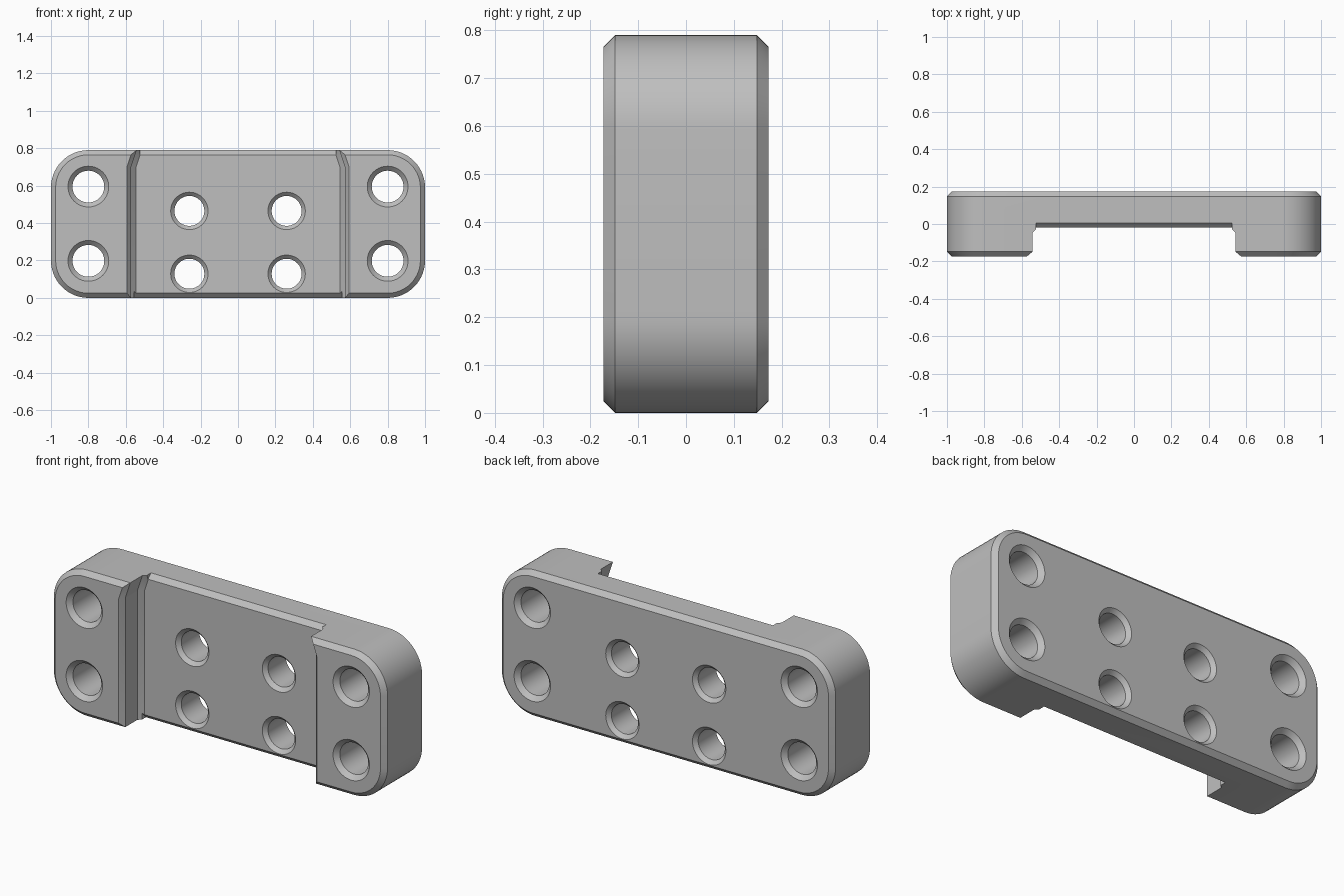
import bpy, bmesh, math

if "Cube" in bpy.data.objects:
    bpy.data.objects.remove(bpy.data.objects["Cube"])

HEIGHT, FACE, CHAMFER, FLOOR = 0.79, 0.173, 0.025, -0.02


def loft(name, layers):
    """Closed solid through (y, outline) layers; outlines are (x, z) points."""
    bm = bmesh.new()
    rings = [[bm.verts.new((x, y, z)) for x, z in pts] for y, pts in layers]
    for a, b in zip(rings, rings[1:]):
        for i in range(len(a)):
            j = (i + 1) % len(a)
            bm.faces.new((a[i], a[j], b[j], b[i]))
    bm.faces.new(rings[0])
    bm.faces.new(rings[-1])
    bmesh.ops.recalc_face_normals(bm, faces=bm.faces)
    mesh = bpy.data.meshes.new(name)
    bm.to_mesh(mesh)
    bm.free()
    obj = bpy.data.objects.new(name, mesh)
    bpy.context.collection.objects.link(obj)
    return obj


def rounded_rect(inset, radius=0.2, steps=14):
    r, cz = radius - inset, HEIGHT / 2
    pts = []
    for k, (sx, sz) in enumerate(((1, 1), (-1, 1), (-1, -1), (1, -1))):
        for i in range(steps + 1):
            a = (k + i / steps) * math.pi / 2
            pts.append((sx * (1 - radius) + r * math.cos(a),
                        cz + sz * (cz - radius) + r * math.sin(a)))
    return pts


def circle(x, z, r, n=56):
    return [(x + r * math.cos(2 * math.pi * i / n),
             z + r * math.sin(2 * math.pi * i / n)) for i in range(n)]


def channel(w):
    """Recess outline with side walls leaning inward near the top."""
    t = w - 0.067
    return [(-w, -0.1), (w, -0.1), (w, 0.7), (t, 0.9), (-t, 0.9), (-w, 0.7)]


# Chamfered rounded block
block = loft("mounting_block", [
    (-FACE, rounded_rect(CHAMFER)), (CHAMFER - FACE, rounded_rect(0)),
    (FACE - CHAMFER, rounded_rect(0)), (FACE, rounded_rect(CHAMFER))])


def cut(cutter):
    cutter.hide_render = True
    mod = block.modifiers.new("cut", 'BOOLEAN')
    mod.operation, mod.solver, mod.object = 'DIFFERENCE', 'EXACT', cutter
    bpy.context.view_layer.objects.active = block
    bpy.ops.object.modifier_apply(modifier=mod.name)
    bpy.data.objects.remove(cutter)


# Front recess with chamfered corners
W = 0.572
cut(loft("recess_cutter", [
    (FLOOR, channel(W - 0.027)), (FLOOR - 0.025, channel(W)),
    (CHAMFER - FACE, channel(W)), (-FACE - 0.025, channel(W + 0.044))]))

# Chamfers on the recess floor's top and bottom edges
for name, edge, out in (("top", HEIGHT, 1), ("bottom", 0, -1)):
    half = 0.525 if out > 0 else 0.555
    inner, outer = edge - out * 0.035, edge + out * 0.01
    cut(loft(name + "_edge_cutter", [
        (FLOOR - 0.01, [(-half, inner), (half, inner), (half, outer), (-half, outer)]),
        (FLOOR + 0.034, [(-half, outer - out * 0.001), (half, outer - out * 0.001),
                         (half, outer), (-half, outer)])]))

# Countersunk through holes
for side in (-1, 1):
    for x, z, r, sink, front in ((0.8, 0.595, 0.085, 0.024, -FACE),
                                 (0.8, 0.198, 0.085, 0.024, -FACE),
                                 (0.26, 0.465, 0.08, 0.02, FLOOR),
                                 (0.26, 0.129, 0.08, 0.02, FLOOR)):
        wide, narrow = circle(side * x, z, r + 2 * sink), circle(side * x, z, r)
        cut(loft("hole_cutter", [(front - sink, wide), (front + sink, narrow),
                                 (FACE - sink, narrow), (FACE + sink, wide)]))

# Single grey finish
grey = bpy.data.materials.new("plain_grey")
grey.use_nodes = True
colour = (0.52, 0.52, 0.52, 1)
grey.diffuse_color = colour
grey.node_tree.nodes["Principled BSDF"].inputs["Base Color"].default_value = colour
block.data.materials.clear()
block.data.materials.append(grey)

bpy.ops.object.select_all(action='DESELECT')
block.select_set(True)
bpy.context.view_layer.objects.active = block
bpy.ops.object.shade_smooth_by_angle(angle=math.radians(15))
